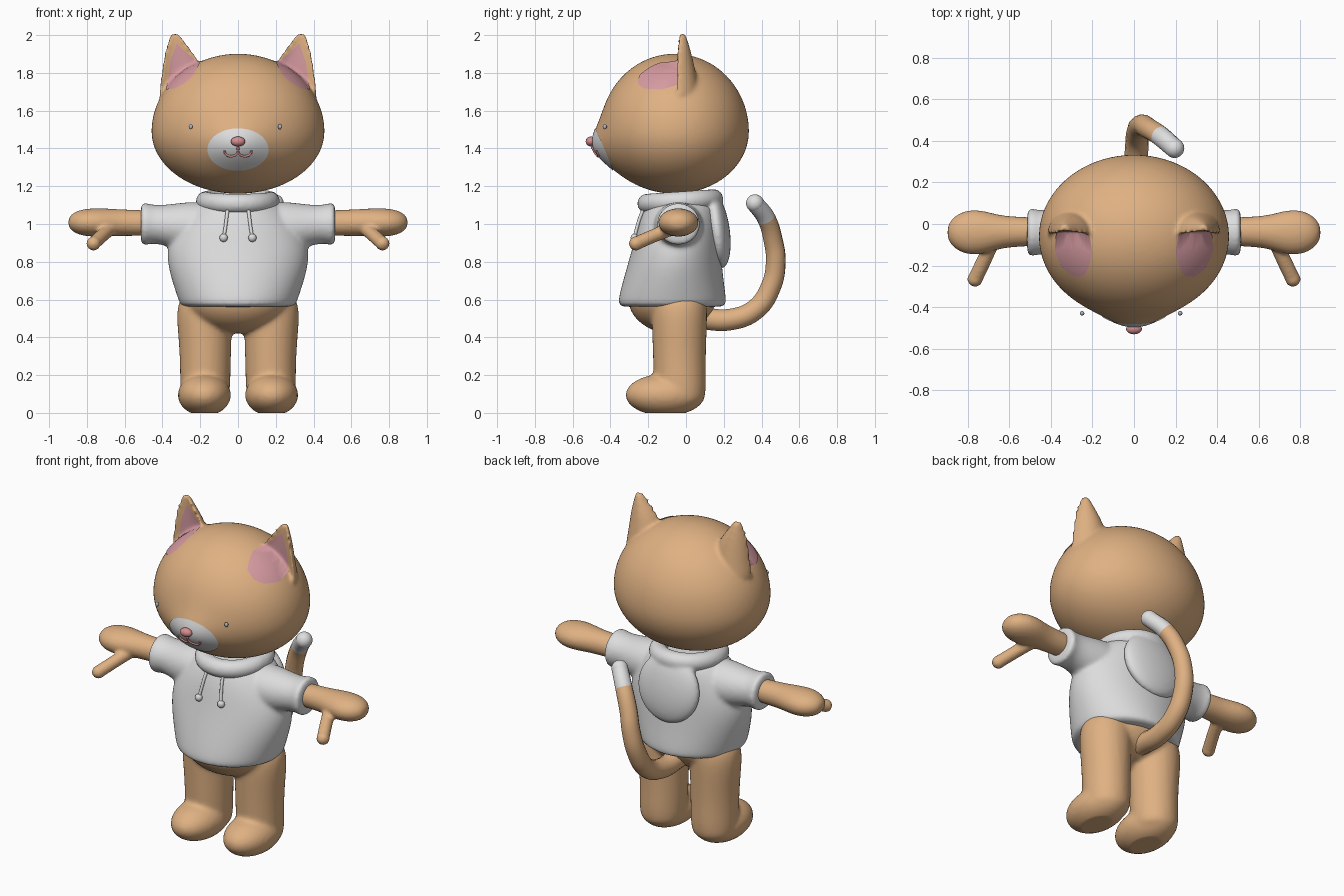
import bpy, bmesh, math
from mathutils import Vector
from mathutils.bvhtree import BVHTree

cube = bpy.data.objects.get("Cube")
if cube:
    bpy.data.objects.remove(cube)


def material(name, r, g, b):
    m = bpy.data.materials.new(name)
    m.use_nodes = True
    m.diffuse_color = (r, g, b, 1)
    bsdf = m.node_tree.nodes["Principled BSDF"]
    bsdf.inputs["Base Color"].default_value = (r, g, b, 1)
    bsdf.inputs["Roughness"].default_value = 0.8
    return m


FUR = material("tan fur", .74, .44, .225)
CLOTH = material("pale grey cloth", .72, .72, .72)
WHITE = material("white fur", .74, .74, .74)
PINK = material("ear pink", .68, .33, .36)
ROSE = material("nose rose", .66, .27, .27)
GREY = material("eye grey", .45, .48, .52)


def select(objs):
    bpy.ops.object.select_all(action='DESELECT')
    for o in objs:
        o.select_set(True)
    bpy.context.view_layer.objects.active = objs[0]


def finish(name, bm, mat):
    bmesh.ops.recalc_face_normals(bm, faces=bm.faces)
    me = bpy.data.meshes.new(name)
    bm.to_mesh(me)
    bm.free()
    me.materials.append(mat)
    for p in me.polygons:
        p.use_smooth = True
    o = bpy.data.objects.new(name, me)
    bpy.context.collection.objects.link(o)
    return o


def ball(name, centre, radii, mat, seg=32):
    bm = bmesh.new()
    bmesh.ops.create_uvsphere(bm, u_segments=seg, v_segments=seg // 2, radius=1)
    for v in bm.verts:
        v.co = Vector([c + r * k for c, r, k in zip(centre, radii, v.co)])
    return finish(name, bm, mat)


def skin(name, loops, mat):
    """Bridge closed loops of points and cap both ends."""
    bm = bmesh.new()
    rows = [[bm.verts.new(p) for p in loop] for loop in loops]
    n = len(rows[0])
    for a, b in zip(rows, rows[1:]):
        for i in range(n):
            j = (i + 1) % n
            bm.faces.new((a[i], a[j], b[j], b[i]))
    bm.faces.new(rows[0])
    bm.faces.new(rows[-1])
    return finish(name, bm, mat)


def loft(name, rings, mat, along_x=0, n=20):
    """Rings: position, two centres, two radii. along_x is 0 or the side."""
    loops = []
    for p, c, d, r, s in rings:
        loop = []
        for i in range(n):
            t = math.tau * i / n
            u, v = c + r * math.cos(t), d + s * math.sin(t)
            loop.append((p * along_x, u, v) if along_x else (u, v, p))
        loops.append(loop)
    return skin(name, loops, mat)


def tube(name, pts, radius, mat, taper=1.0):
    cu = bpy.data.curves.new(name, 'CURVE')
    cu.dimensions = '3D'
    cu.bevel_depth, cu.bevel_resolution = radius, 5
    cu.use_fill_caps = True
    sp = cu.splines.new('BEZIER')
    sp.bezier_points.add(len(pts) - 1)
    for i, (bp, p) in enumerate(zip(sp.bezier_points, pts)):
        bp.co = p
        bp.handle_left_type = bp.handle_right_type = 'AUTO'
        bp.radius = 1 + (taper - 1) * i / (len(pts) - 1)
    o = bpy.data.objects.new(name, cu)
    bpy.context.collection.objects.link(o)
    cu.materials.append(mat)
    select([o])
    bpy.ops.object.convert(target='MESH')
    bpy.ops.object.shade_smooth()
    return bpy.context.view_layer.objects.active


def join(name, parts):
    select(parts)
    bpy.ops.object.join()
    parts[0].name = name
    return parts[0]


def fuse(name, parts, voxel, relax):
    """Melt parts into one smooth skin."""
    o = join(name, parts)
    o.modifiers.new("round", 'SUBSURF').levels = 2
    rm = o.modifiers.new("melt", 'REMESH')
    rm.mode, rm.voxel_size, rm.use_smooth_shade = 'VOXEL', voxel, True
    sm = o.modifiers.new("relax", 'SMOOTH')
    sm.factor, sm.iterations = .5, relax
    for m in list(o.modifiers):
        bpy.ops.object.modifier_apply(modifier=m.name)
    for v in o.data.vertices:
        v.co.z = max(v.co.z, 0)
    return o


def surface(o):
    tree = BVHTree.FromPolygons([v.co for v in o.data.vertices],
                                [p.vertices for p in o.data.polygons])

    def hit(x, z, lift):
        p, nrm, _, _ = tree.ray_cast(Vector((x, -3, z)), Vector((0, 1, 0)))
        return p + nrm * lift if p else None
    return hit


def patch(name, hit, outline, mat, rings=14):
    """Thin coloured plate laid over a surface from the front."""
    cx = sum(p[0] for p in outline) / len(outline)
    cz = sum(p[1] for p in outline) / len(outline)
    loops = []
    for k in range(1, rings + 1):
        f = k / rings
        pts = [hit(cx + (x - cx) * f, cz + (z - cz) * f, .004) for x, z in outline]
        if None not in pts:
            loops.append(pts)
    o = skin(name, loops, mat)
    # the outer cap is not part of the plate
    bm = bmesh.new()
    bm.from_mesh(o.data)
    bm.faces.ensure_lookup_table()
    bmesh.ops.delete(bm, geom=[bm.faces[-1]], context='FACES_ONLY')
    bm.normal_update()
    if sum(f.normal.y * f.calc_area() for f in bm.faces) > 0:
        bmesh.ops.reverse_faces(bm, faces=bm.faces)
    bm.to_mesh(o.data)
    bm.free()
    return o


# Head with muzzle bulge and scooped ears
skull = ball("skull", (0, 0, 0), (1, 1, 1), FUR, 48)
for v in skull.data.vertices:
    x, y, z = v.co
    z = 1.49 + z * (.412 if z > 0 else .33)
    x *= .46
    y = -.06 + y * .395
    if y < -.06:
        y -= .055 * math.exp(-(x / .15) ** 2 - ((z - 1.41) / .11) ** 2)
    v.co = (x, y, z)
EAR = [(1.62, .30, -.06, .135, .14), (1.74, .295, -.06, .118, .125),
       (1.84, .297, -.06, .104, .105), (1.91, .313, -.055, .076, .083),
       (1.97, .328, -.05, .042, .06), (2.015, .336, -.042, .02, .04)]
ears = []
for s in (1, -1):
    loops = []
    for z, cx, cy, rx, ry in EAR:
        loop = []
        for i in range(24):
            t = math.tau * i / 24
            bulge = math.sin(t) if i <= 12 else -.3 * math.sin(t)
            loop.append((s * (cx + rx * math.cos(t)), cy + ry * bulge, z))
        loops.append(loop)
    ears.append(skin("ear", loops, FUR))
head = fuse("head", [skull] + ears, .011, 6)
face = surface(head)

# Inner ears
EAR_PINK = [(.325, 1.955), (.36, 1.86), (.378, 1.71), (.335, 1.715),
            (.285, 1.74), (.235, 1.785), (.2, 1.85), (.265, 1.9)]
for s, side in ((1, "left"), (-1, "right")):
    outline = []
    for (x, z), (u, w) in zip(EAR_PINK, EAR_PINK[1:] + EAR_PINK[:1]):
        outline += [(s * (x + (u - x) * k / 6), z + (w - z) * k / 6) for k in range(6)]
    patch(side + "_inner_ear", face, outline, PINK)

# Muzzle, nose, mouth and eyes
patch("muzzle", face, [(.16 * math.cos(math.tau * i / 56), 1.395 + .11 * math.sin(math.tau * i / 56))
                       for i in range(56)], WHITE)
ball("nose", (0, -.505, 1.437), (.038, .026, .026), ROSE)
smile = [(s * .035 + .035 * math.cos(math.pi * (1 + k / 8)), 1.39 + .028 * math.sin(math.pi * (1 + k / 8)))
         for s in (-1, 1) for k in range(9)]
mouth = [tube("smile", [face(x, z, .006) for x, z in smile], .006, ROSE),
         tube("lip", [face(0, z, .006) for z in (1.42, 1.405, 1.39)], .005, ROSE)]
join("mouth", mouth)
for x, side in ((.222, "left"), (-.25, "right")):
    ball(side + "_eye", (x, -.43, 1.515), (.011, .011, .014), GREY, 16)

# Lower body with legs and feet
parts = [ball("hips", (0, -.075, .61), (.285, .235, .19), FUR)]
for s in (1, -1):
    parts.append(loft("leg", [(z, s * x, y, rx, ry) for z, x, y, rx, ry in (
        (.03, .175, -.03, .11, .11), (.08, .175, -.03, .135, .14),
        (.25, .172, -.035, .135, .14), (.4, .175, -.035, .142, .145),
        (.52, .178, -.035, .15, .15), (.6, .165, -.035, .15, .145),
        (.66, .14, -.04, .12, .12))], FUR))
    parts.append(ball("foot", (s * .178, -.11, .095), (.142, .212, .112), FUR))
fuse("legs", parts, .013, 6)

# Hoodie with sleeves
parts = [loft("torso", [
    (.56, 0, -.073, .26, .24), (.565, 0, -.073, .305, .285), (.6, 0, -.073, .318, .288),
    (.7, 0, -.067, .352, .268), (.8, 0, -.058, .378, .248), (.9, 0, -.048, .375, .23),
    (1.0, 0, -.04, .325, .215), (1.08, 0, -.03, .26, .195), (1.14, 0, -.02, .18, .17)], CLOTH, n=28)]
for s in (1, -1):
    parts.append(loft("sleeve", [
        (.1, -.04, .98, .15, .15), (.3, -.04, .985, .13, .13), (.4, -.04, .995, .11, .105),
        (.46, -.04, 1, .107, .104), (.485, -.04, 1, .116, .113), (.508, -.04, 1, .116, .113),
        (.516, -.04, 1, .09, .09)], CLOTH, along_x=s))
hoodie = fuse("hoodie", parts, .012, 5)

# Collar roll and hanging hood
ring = [math.tau * i / 24 for i in range(25)]
roll = tube("roll", [(.17 * math.cos(t), -.03 + .175 * math.sin(t), 1.12 + .012 * math.sin(t))
                     for t in ring], .054, CLOTH)
bag = ball("bag", (0, .165, .965), (.205, .068, .2), CLOTH)
for v in bag.data.vertices:
    v.co.y += (.965 - v.co.z) * .12
fuse("hood", [roll, bag], .011, 4)

# Drawstrings with end beads
chest = surface(hoodie)
for s, side in ((1, "left"), (-1, "right")):
    line = [chest(s * x, z, .008) for x, z in ((.052, 1.09), (.058, 1.04), (.066, .98), (.075, .925))]
    cord = tube("cord", line, .009, CLOTH)
    join(side + "_drawstring", [cord, ball("bead", line[-1], (.022, .02, .022), CLOTH, 16)])

# Arms with mitten hands and thumbs
for s, side in ((1, "left"), (-1, "right")):
    arm = loft("arm", [
        (.4, -.037, 1.005, .07, .068), (.58, -.037, 1.006, .072, .07), (.66, -.039, 1.008, .085, .073),
        (.74, -.04, 1.008, .11, .077), (.81, -.04, 1.008, .108, .074), (.865, -.04, 1.008, .08, .058),
        (.9, -.04, 1.008, .035, .026)], FUR, along_x=s)
    tip = (s * .765, -.265, .897)
    thumb = tube("thumb", [(s * .67, -.06, .98), (s * .715, -.16, .942), tip], .037, FUR)
    fuse(side + "_arm", [arm, thumb, ball("tip", tip, (.038, .038, .038), FUR)], .01, 5)

# Curled tail with a white tip
end = (.195, .365, 1.11)
path = [(0, .05, .505), (.008, .24, .495), (.013, .37, .55), (.02, .45, .67),
        (.04, .475, .8), (.07, .46, .92), (.125, .425, 1.03), end]
tail = join("tail", [tube("stem", path, .06, FUR, .78), ball("tip", end, (.047, .047, .047), FUR)])
tail.data.materials.append(WHITE)
aim = (Vector(path[-1]) - Vector(path[-3])).normalized()
for p in tail.data.polygons:
    p.material_index = int((p.center - Vector(path[-2])).dot(aim) > 0 and p.center.z > .9)
